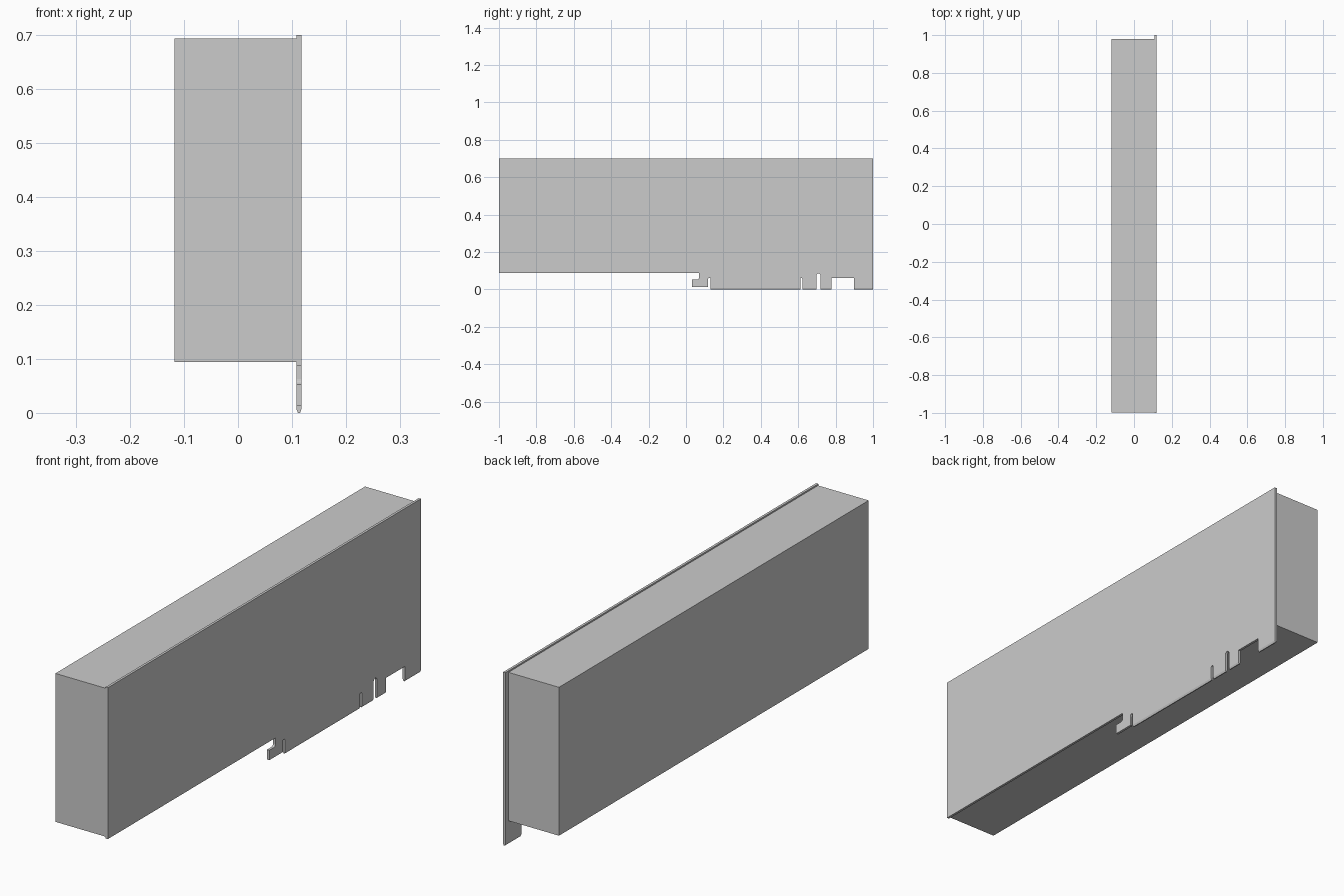
import bpy, bmesh, math

if "Cube" in bpy.data.objects:
    bpy.data.objects.remove(bpy.data.objects["Cube"])

X0, X1 = 0.108, 0.118          # board thickness range
BOX_X0 = -0.118


def make_object(name, bm):
    bmesh.ops.recalc_face_normals(bm, faces=bm.faces)
    mesh = bpy.data.meshes.new(name)
    bm.to_mesh(mesh)
    bm.free()
    obj = bpy.data.objects.new(name, mesh)
    bpy.context.collection.objects.link(obj)
    return obj


def slot(y0, y1, top, z0=0.0, z1=0.0, n=8):
    """Narrow round-topped slot, walked in the +y direction."""
    r, c = (y1 - y0) / 2, (y0 + y1) / 2
    arc = [(c - r * math.cos(math.pi * i / n), top - r + r * math.sin(math.pi * i / n))
           for i in range(n + 1)]
    return [(y0, z0)] + arc + [(y1, z1)]


# Cooler housing: plain box against the board
bm = bmesh.new()
bmesh.ops.create_cube(bm, size=1)
for v in bm.verts:
    v.co.x = X0 if v.co.x > 0 else BOX_X0
    v.co.y = 0.98 if v.co.y > 0 else -0.998
    v.co.z = 0.694 if v.co.z > 0 else 0.094
make_object("housing", bm)

# Circuit board outline (y, z) with retention hook, slots and edge tabs
profile = [(-1, 0.70), (-1, 0.088), (0.07, 0.088)]
profile += [(0.06 + 0.01 * math.cos(a), 0.063 - 0.01 * math.sin(a))
            for a in (math.pi / 2 * i / 4 for i in range(5))]
profile += [(0.032, 0.053), (0.032, 0.013)]
profile += slot(0.118, 0.132, 0.062, z0=0.013)
profile += slot(0.611, 0.623, 0.062)
profile += slot(0.698, 0.72, 0.086)
profile += [(0.778, 0), (0.778, 0.061), (0.898, 0.061), (0.898, 0), (1, 0), (1, 0.70)]

bm = bmesh.new()
face = bm.faces.new([bm.verts.new((X0, y, z)) for y, z in profile])
geom = bmesh.ops.extrude_face_region(bm, geom=[face])["geom"]
for v in geom:
    if isinstance(v, bmesh.types.BMVert):
        v.co.x = X1
bmesh.ops.triangulate(bm, faces=bm.faces)

# Bevelled connector edge: cut just above the bottom and pinch it
bmesh.ops.bisect_plane(bm, geom=bm.verts[:] + bm.edges[:] + bm.faces[:],
                       plane_co=(0, 0, 0.008), plane_no=(0, 0, 1), dist=1e-5)
mid = (X0 + X1) / 2
for v in bm.verts:
    if v.co.z < 0.001:
        v.co.x = mid + (v.co.x - mid) * 0.4
make_object("circuit_board", bm)
